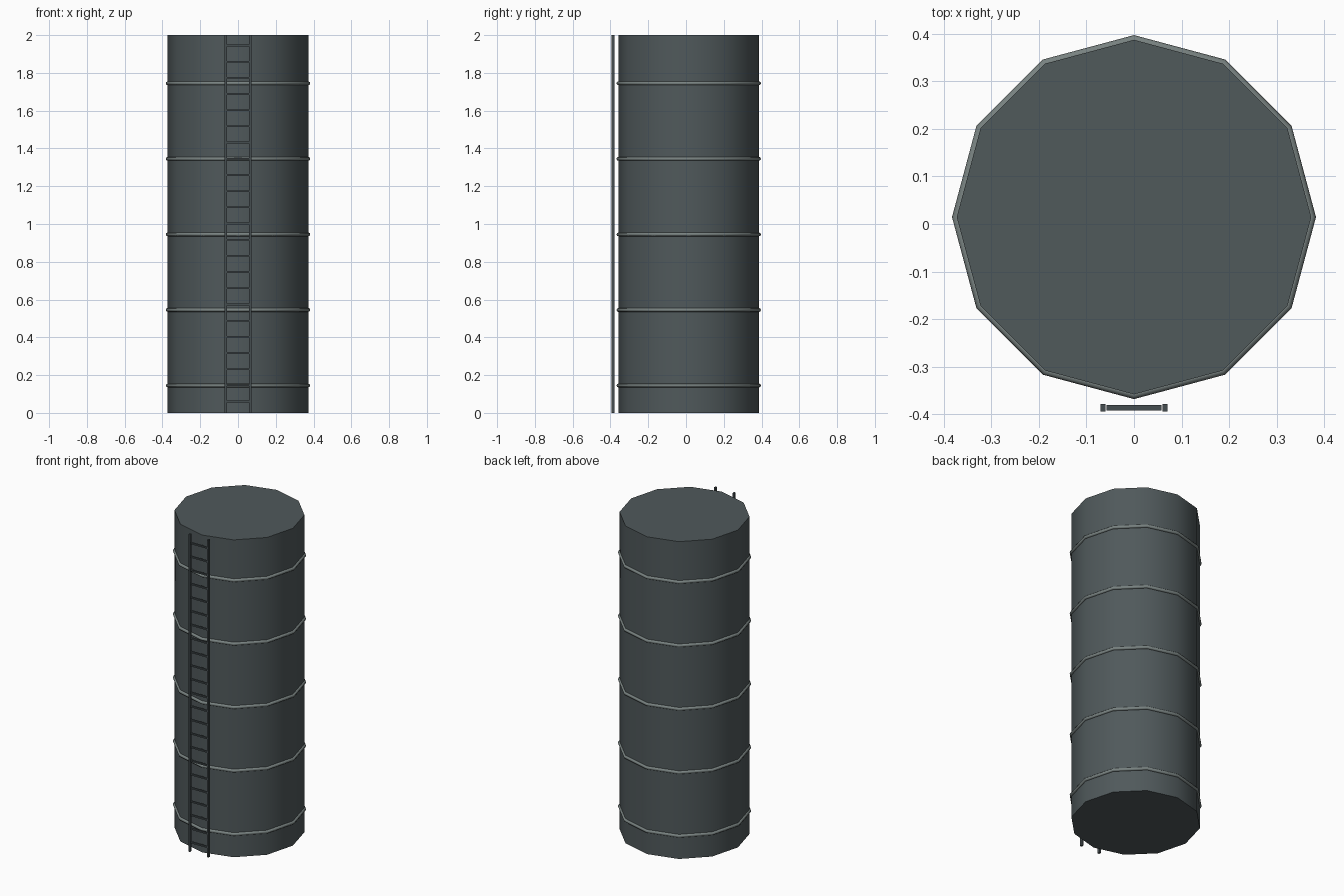
import bpy
import math

if "Cube" in bpy.data.objects:
    bpy.data.objects.remove(bpy.data.objects["Cube"], do_unlink=True)

CENTRE_Y = 0.0145
RADIUS = 0.3725
SIDES = 12


def material(name, colour):
    m = bpy.data.materials.new(name)
    m.use_nodes = True
    m.diffuse_color = colour
    m.node_tree.nodes["Principled BSDF"].inputs["Base Color"].default_value = colour
    return m


tank_grey = material("tank grey", (0.08, 0.1, 0.105, 1))
band_grey = material("band grey", (0.19, 0.225, 0.22, 1))
ladder_grey = material("ladder grey", (0.06, 0.075, 0.08, 1))


def finish(name, mat, smooth=None):
    ob = bpy.context.object
    ob.name = name
    ob.data.materials.append(mat)
    if smooth:
        bpy.ops.object.shade_smooth_by_angle(angle=math.radians(smooth))
    return ob


def box(name, size, location):
    bpy.ops.mesh.primitive_cube_add(size=1, location=location)
    bpy.context.object.scale = size
    bpy.ops.object.transform_apply(location=False, rotation=False, scale=True)
    return finish(name, ladder_grey)


# Twelve-sided tank with smooth walls and flat caps
bpy.ops.mesh.primitive_cylinder_add(vertices=SIDES, radius=RADIUS, depth=2,
                                    location=(0, CENTRE_Y, 1))
finish("tank", tank_grey, 40)

# Hoops around the tank
for i in range(5):
    bpy.ops.mesh.primitive_torus_add(major_segments=SIDES, minor_segments=8,
                                     major_radius=RADIUS, minor_radius=0.01,
                                     location=(0, CENTRE_Y, 0.145 + 0.4 * i))
    finish(f"hoop_{i + 1}", band_grey, 50)

# Ladder standing just off the front wall
for side, x in (("left", 0.065), ("right", -0.065)):
    box(f"ladder_rail_{side}", (0.011, 0.016, 2), (x, -0.386, 1))
for i in range(23):
    box(f"ladder_rung_{i + 1}", (0.116, 0.011, 0.009), (0, -0.386, 0.06 + 0.0857 * i))
